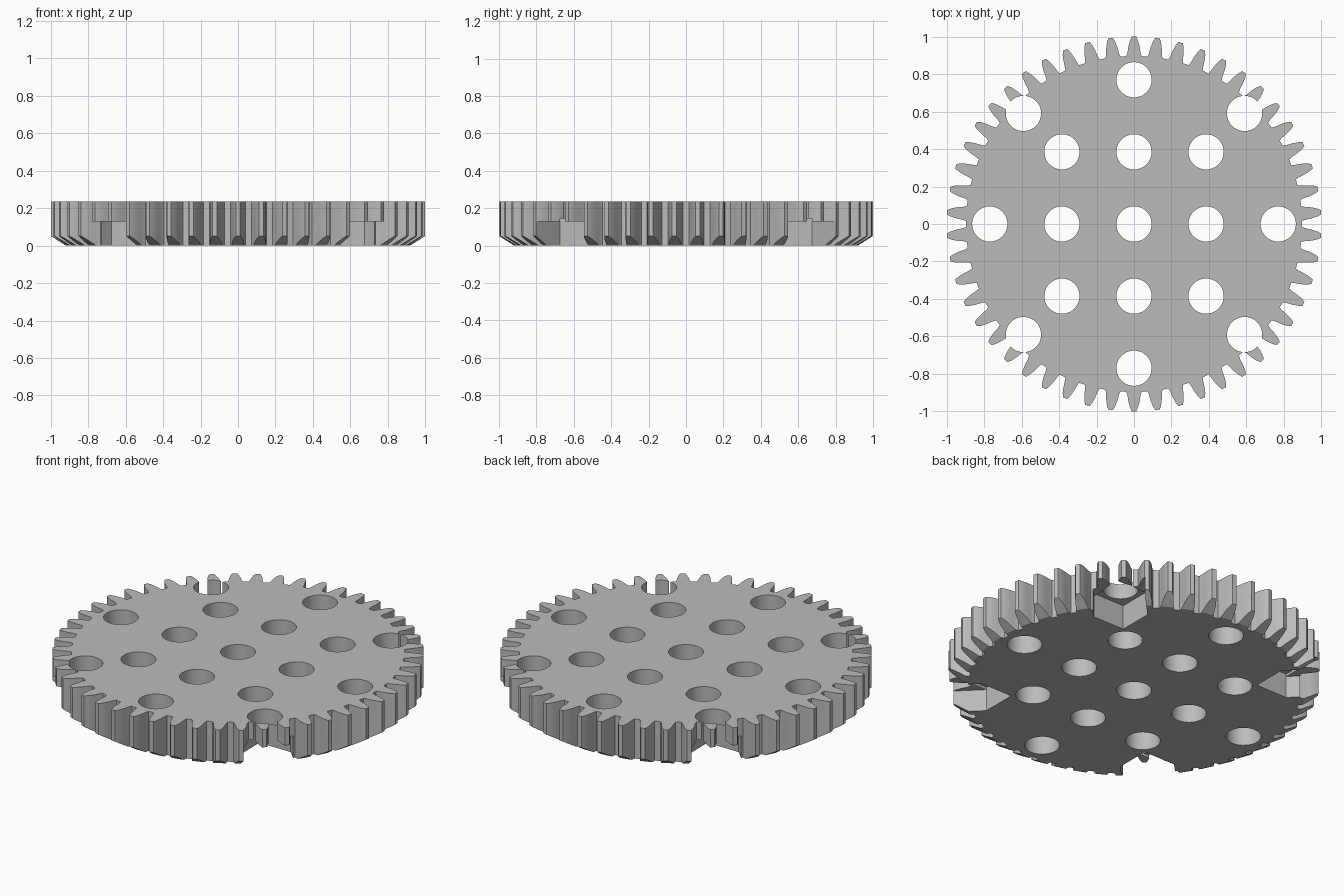
import bpy, bmesh, math

HEIGHT = 0.235
TEETH = 50
PITCH = 2 * math.pi / TEETH

if "Cube" in bpy.data.objects:
    bpy.data.objects.remove(bpy.data.objects["Cube"], do_unlink=True)

grey = bpy.data.materials.new("light_grey")
grey.use_nodes = True
colour = (0.5, 0.5, 0.5, 1)
grey.diffuse_color = colour
grey.node_tree.nodes["Principled BSDF"].inputs["Base Color"].default_value = colour


def prisms(name, outlines, z0, z1):
    """One object made of upright prisms over the given outlines."""
    bm = bmesh.new()
    for outline in outlines:
        face = bm.faces.new([bm.verts.new((x, y, z0)) for x, y in outline])
        up = bmesh.ops.extrude_face_region(bm, geom=[face])
        top = [v for v in up["geom"] if isinstance(v, bmesh.types.BMVert)]
        bmesh.ops.translate(bm, verts=top, vec=(0, 0, z1 - z0))
    bmesh.ops.recalc_face_normals(bm, faces=bm.faces)
    mesh = bpy.data.meshes.new(name)
    bm.to_mesh(mesh)
    bm.free()
    mesh.materials.append(grey)
    obj = bpy.data.objects.new(name, mesh)
    bpy.context.collection.objects.link(obj)
    return obj


def carve(target, cutter, operation="DIFFERENCE"):
    """Apply a boolean and discard the cutter."""
    cutter.hide_render = True
    mod = target.modifiers.new("carve", "BOOLEAN")
    mod.operation = operation
    mod.solver = "EXACT"
    mod.object = cutter
    bpy.context.view_layer.objects.active = target
    bpy.ops.object.modifier_apply(modifier=mod.name)
    bpy.data.objects.remove(cutter, do_unlink=True)


def circle(cx, cy, r, n=48):
    return [(cx + r * math.cos(2 * math.pi * i / n),
             cy + r * math.sin(2 * math.pi * i / n)) for i in range(n)]


def four_corners(outline):
    return [[(sx * x, sy * y) for x, y in outline] for sx in (-1, 1) for sy in (-1, 1)]


# Toothed disc: half-tooth profile as (radius, half angle)
half = [(0.897, 0.045), (0.915, 0.038), (0.95, 0.031), (0.98, 0.022), (1.0, 0.012)]
tooth = [(r, -a) for r, a in half] + [(r, a) for r, a in reversed(half)]
rim = [(r * math.cos(math.pi / 2 + k * PITCH + a), r * math.sin(math.pi / 2 + k * PITCH + a))
       for k in range(TEETH) for r, a in tooth]
gear = prisms("gear_wheel", [rim], 0, HEIGHT)

# Bevel on the lower ends of the teeth
bpy.ops.mesh.primitive_cone_add(vertices=TEETH, radius1=0.84, radius2=1.4, depth=0.35,
                                location=(0, 0, 0.125), rotation=(0, 0, PITCH / 2))
carve(gear, bpy.context.object, "INTERSECT")

# Corner pockets open to the rim and the underside, with a shallow step above
a, b, reach = 0.47, 0.675, 0.4
pocket = [(a, a), (b, a), (b + reach, a + reach), (a + reach, b + reach), (a, b)]
carve(gear, prisms("pocket_cutter", four_corners(pocket), -0.1, 0.13))
step = [(a, a), (b, a), (b, b), (a, b)]
carve(gear, prisms("step_cutter", four_corners(step), 0.1, 0.145))

# Round through holes: inner grid, outer cross and corners
s = 0.385
centres = [(i * s, j * s) for i in (-1, 0, 1) for j in (-1, 0, 1)]
centres += [(2 * s, 0), (-2 * s, 0), (0, 2 * s), (0, -2 * s)]
centres += [(sx * 0.59, sy * 0.59) for sx in (-1, 1) for sy in (-1, 1)]
carve(gear, prisms("hole_cutter", [circle(x, y, 0.094) for x, y in centres], -0.1, 0.4))

bpy.ops.object.select_all(action="DESELECT")
gear.select_set(True)
bpy.context.view_layer.objects.active = gear
bpy.ops.object.shade_smooth_by_angle(angle=math.radians(12))
